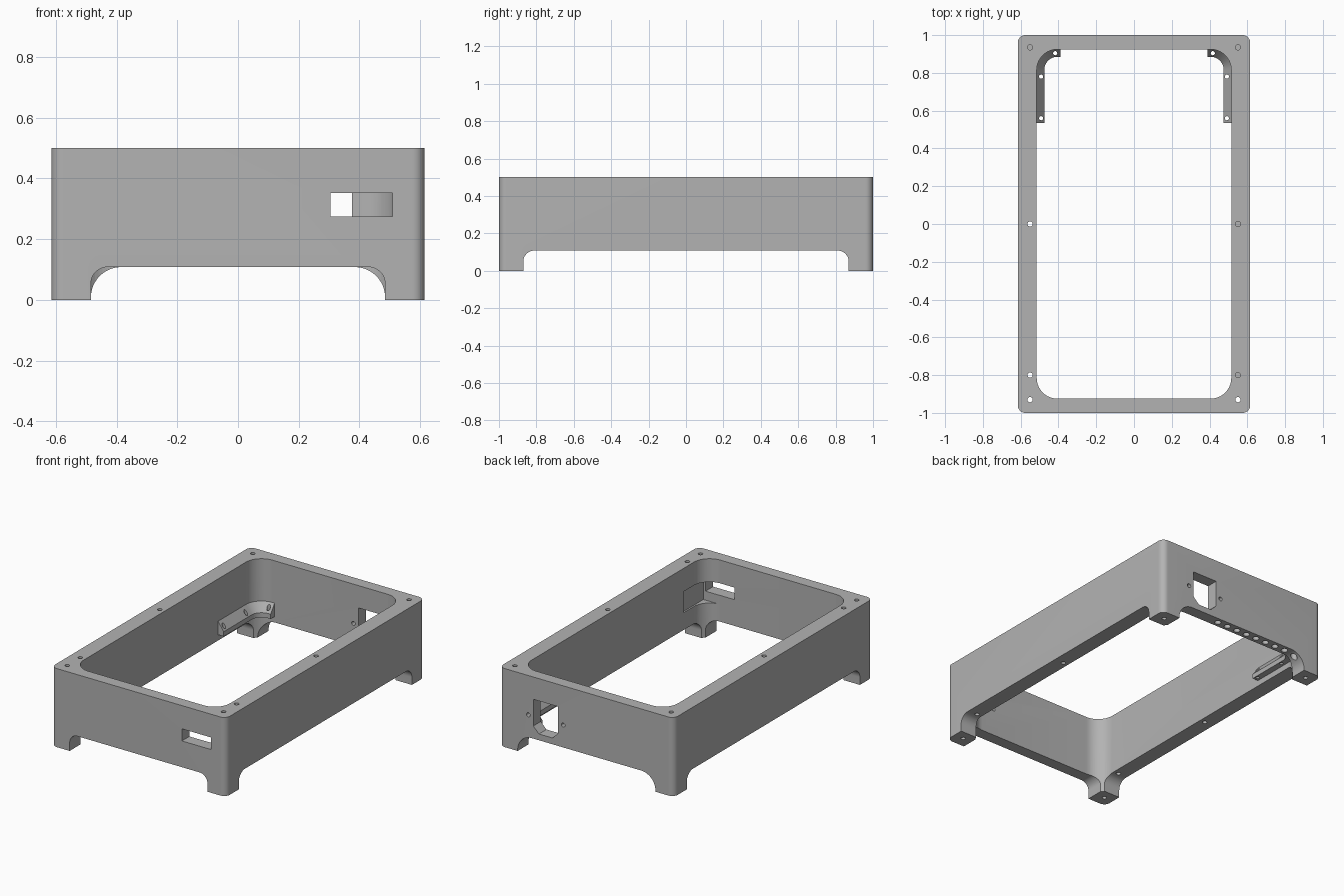
import bpy, bmesh, math

cube = bpy.data.objects.get("Cube")
if cube:
    bpy.data.objects.remove(cube, do_unlink=True)

grey = bpy.data.materials.new("plain grey")
grey.use_nodes = True
COLOUR = (0.45, 0.45, 0.45, 1)
grey.diffuse_color = COLOUR
grey.node_tree.nodes["Principled BSDF"].inputs["Base Color"].default_value = COLOUR

AXES = {"x": lambda u, v, w: (w, u, v),
        "y": lambda u, v, w: (u, w, v),
        "z": lambda u, v, w: (u, v, w)}


def finish(name, bm):
    bmesh.ops.recalc_face_normals(bm, faces=bm.faces)
    mesh = bpy.data.meshes.new(name)
    bm.to_mesh(mesh)
    bm.free()
    mesh.materials.append(grey)
    obj = bpy.data.objects.new(name, mesh)
    bpy.context.collection.objects.link(obj)
    return obj


def prism(name, outline, axis, lo, hi):
    """Extrude a closed 2D outline along one axis."""
    bm = bmesh.new()
    place = AXES[axis]
    a = [bm.verts.new(place(u, v, lo)) for u, v in outline]
    b = [bm.verts.new(place(u, v, hi)) for u, v in outline]
    bm.faces.new(a)
    bm.faces.new(b)
    n = len(a)
    for i in range(n):
        bm.faces.new((a[i], a[(i + 1) % n], b[(i + 1) % n], b[i]))
    return finish(name, bm)


def rounded(u0, u1, v0, v1, r, steps=12):
    pts = []
    corners = [(u1 - r, v1 - r), (u0 + r, v1 - r), (u0 + r, v0 + r), (u1 - r, v0 + r)]
    for k, (cu, cv) in enumerate(corners):
        for i in range(steps + 1):
            t = math.pi / 2 * (k + i / steps)
            pts.append((cu + r * math.cos(t), cv + r * math.sin(t)))
    return pts


def box(u0, u1, v0, v1):
    return [(u0, v0), (u1, v0), (u1, v1), (u0, v1)]


def circle(u, v, r, n=20):
    return [(u + r * math.cos(2 * math.pi * i / n),
             v + r * math.sin(2 * math.pi * i / n)) for i in range(n)]


def cut(target, outline, axis, lo, hi):
    """Subtract a prism from the target."""
    cutter = prism("cutter", outline, axis, lo, hi)
    cutter.hide_render = True
    mod = target.modifiers.new("cut", "BOOLEAN")
    mod.operation = "DIFFERENCE"
    mod.solver = "EXACT"
    mod.object = cutter
    bpy.context.view_layer.objects.active = target
    bpy.ops.object.modifier_apply(modifier=mod.name)
    bpy.data.objects.remove(cutter, do_unlink=True)


def smooth(obj):
    bpy.ops.object.select_all(action="DESELECT")
    obj.select_set(True)
    bpy.context.view_layer.objects.active = obj
    bpy.ops.object.shade_smooth_by_angle(angle=math.radians(30))


# Outer shell with an open middle
W, H = 0.615, 0.5
frame = prism("frame", rounded(-W, W, -1, 1, 0.04), "z", 0, H)
cut(frame, rounded(-0.515, 0.515, -0.925, 0.925, 0.11), "z", -0.1, 0.6)

# Openings between the legs: front, back, then both sides
LEG = 0.108
cut(frame, rounded(-0.485, 0.485, -0.3, LEG, 0.055), "y", -1.1, -0.5)
cut(frame, rounded(-0.485, 0.485, -0.3, LEG, 0.1), "y", 0.5, 1.1)
cut(frame, rounded(-0.87, 0.87, -0.3, LEG, 0.06), "x", -0.7, 0.7)

# Front slot and the clearance pocket behind it
cut(frame, box(0.305, 0.51, 0.275, 0.352), "y", -1.1, -0.8)
cut(frame, box(0.39, 0.525, 0.218, 0.352), "y", -0.924, -0.71)

# Power socket opening with chamfered lower corners and its screw holes
x0, x1, z0, z1, c = 0.2, 0.375, 0.148, 0.358, 0.04
cut(frame, [(x0, z1), (x0, z0 + c), (x0 + c, z0), (x1 - c, z0), (x1, z0 + c), (x1, z1)],
    "y", 0.85, 1.1)
for x in (0.165, 0.41):
    cut(frame, circle(x, 0.25, 0.013), "y", 0.85, 1.1)

# Screw holes in the rim; some are blind from both ends
for side in (-1, 1):
    for y in (0.935, 0, -0.8, -0.93):
        hole = circle(side * 0.55, y, 0.014)
        if y > 0.5 or (side > 0 and y > -0.9):
            cut(frame, hole, "z", 0.4, 0.6)
            cut(frame, hole, "z", -0.1, 0.05 if y > 0.5 else 0.16)
        else:
            cut(frame, hole, "z", -0.1, 0.6)

# Row of blind holes under the back wall
for i in range(9):
    cut(frame, circle(0.155 - 0.074 * i, 0.962, 0.02), "z", -0.1, 0.2)
smooth(frame)

# Sloped corner brackets inside the back wall
for side, label in ((1, "left"), (-1, "right")):
    cx, cy, r, width = 0.405, 0.815, 0.113, 0.043
    path = [(cx, 0.535, 0)]
    path += [(cx, cy, math.pi / 2 * i / 12) for i in range(13)]
    path.append((0.39, cy, math.pi / 2))
    bm = bmesh.new()
    rings = []
    for px, py, t in path:
        section = [(r, 0.145), (r, 0.235), (r - width, 0.175), (r - width, 0.145)]
        rings.append([bm.verts.new((side * (px + d * math.cos(t)), py + d * math.sin(t), z))
                      for d, z in section])
    for a, b in zip(rings, rings[1:]):
        for k in range(4):
            bm.faces.new((a[k], a[(k + 1) % 4], b[(k + 1) % 4], b[k]))
    bm.faces.new(rings[0])
    bm.faces.new(rings[-1])
    bracket = finish(label + "_bracket", bm)
    for x, y in ((0.492, 0.56), (0.492, 0.78), (0.417, 0.904)):
        cut(bracket, circle(side * x, y, 0.011), "z", 0, 0.4)
    smooth(bracket)
